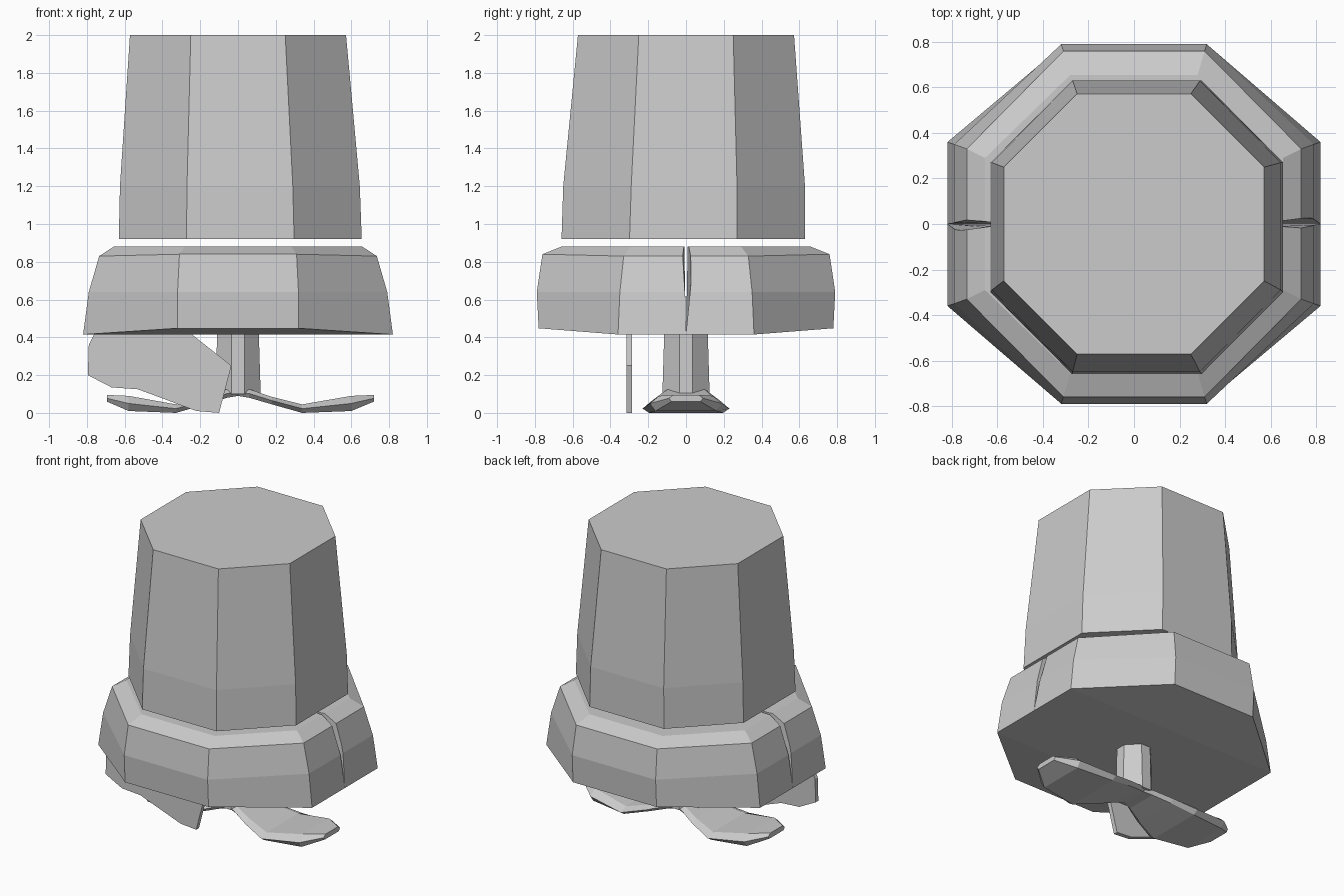
import bpy, bmesh

if "Cube" in bpy.data.objects:
    bpy.data.objects.remove(bpy.data.objects["Cube"])


def make(name, rings):
    """Loft equal-length rings of points into a closed flat-shaded object."""
    bm = bmesh.new()
    rows = [[bm.verts.new(p) for p in r] for r in rings]
    n = len(rows[0])
    for a, b in zip(rows, rows[1:]):
        for i in range(n):
            j = (i + 1) % n
            bm.faces.new((a[i], a[j], b[j], b[i]))
    for r in (rows[0], rows[-1]):
        if n == 8:
            for q in ((0, 1, 2, 3), (0, 3, 4, 7), (4, 5, 6, 7)):
                bm.faces.new([r[k] for k in q])
        else:
            bm.faces.new(r)
    bmesh.ops.recalc_face_normals(bm, faces=bm.faces)
    me = bpy.data.meshes.new(name)
    bm.to_mesh(me)
    bm.free()
    ob = bpy.data.objects.new(name, me)
    bpy.context.collection.objects.link(ob)
    return ob


def octagon(ax, by, bx, ay, z, z2=None, cx=0, cy=0):
    """Octagon with corners (+-ax, +-by) at z and (+-bx, +-ay) at z2."""
    z2 = z if z2 is None else z2
    half = [(ax, by, z), (bx, ay, z2), (-bx, ay, z2), (-ax, by, z)]
    pts = half + [(-x, -y, h) for x, y, h in half]
    return [(x + cx, y + cy, h) for x, y, h in pts]


# tapered upper housing, floating just above the collar
make("housing", [
    octagon(0.643, 0.285, 0.285, 0.645, 0.92, cx=0.012, cy=-0.014),
    octagon(0.635, 0.28, 0.28, 0.64, 1.2, cx=0.01, cy=-0.01),
    octagon(0.572, 0.25, 0.25, 0.572, 2.0),
])

# wide chamfered collar
collar = make("collar", [
    octagon(0.82, 0.36, 0.32, 0.78, 0.415, 0.448),
    octagon(0.79, 0.35, 0.32, 0.79, 0.64),
    octagon(0.735, 0.33, 0.31, 0.76, 0.83, 0.84),
    octagon(0.655, 0.29, 0.28, 0.655, 0.882),
])

# V-shaped slit through both sides of the collar, flared outwards
cutter = make("slit_cutter", [
    [(x, 0, 0.42), (x, w, 0.92), (x, -w, 0.92)]
    for x, w in ((-0.9, 0.05), (-0.62, 0.01), (0.62, 0.01), (0.9, 0.05))
])
cutter.hide_render = True
cutter.hide_viewport = True
cut = collar.modifiers.new("slit", 'BOOLEAN')
cut.operation = 'DIFFERENCE'
cut.solver = 'EXACT'
cut.object = cutter

# propeller shaft
make("shaft", [
    octagon(0.12, 0.035, 0.035, 0.125, 0.10),
    octagon(0.11, 0.035, 0.035, 0.115, 0.43),
])


# two dished propeller blades
def section(x, w, lo, hi):
    mid = (lo + hi) / 2
    return [(x, -w, mid), (x, -0.75 * w, hi), (x, 0.75 * w, hi),
            (x, w, mid), (x, 0.85 * w, lo), (x, -0.85 * w, lo)]


profile = [(0.0, 0.11, 0.09, 0.13), (0.06, 0.13, 0.08, 0.125),
           (0.18, 0.18, 0.045, 0.085), (0.34, 0.23, 0.0, 0.045),
           (0.60, 0.19, 0.01, 0.09), (0.72, 0.09, 0.06, 0.095)]
for name, s in (("right_blade", 1), ("left_blade", -0.965)):
    make(name, [section(s * x, w, lo, hi) for x, w, lo, hi in profile])

# thin upright rudder plate
outline = [(-0.76, 0.42), (-0.25, 0.42), (-0.035, 0.25), (-0.10, 0.0),
           (-0.22, 0.01), (-0.53, 0.125), (-0.67, 0.135), (-0.795, 0.2),
           (-0.79, 0.36)]
make("rudder_plate", [[(x, y, z) for x, z in outline]
                      for y in (-0.315, -0.285)])
